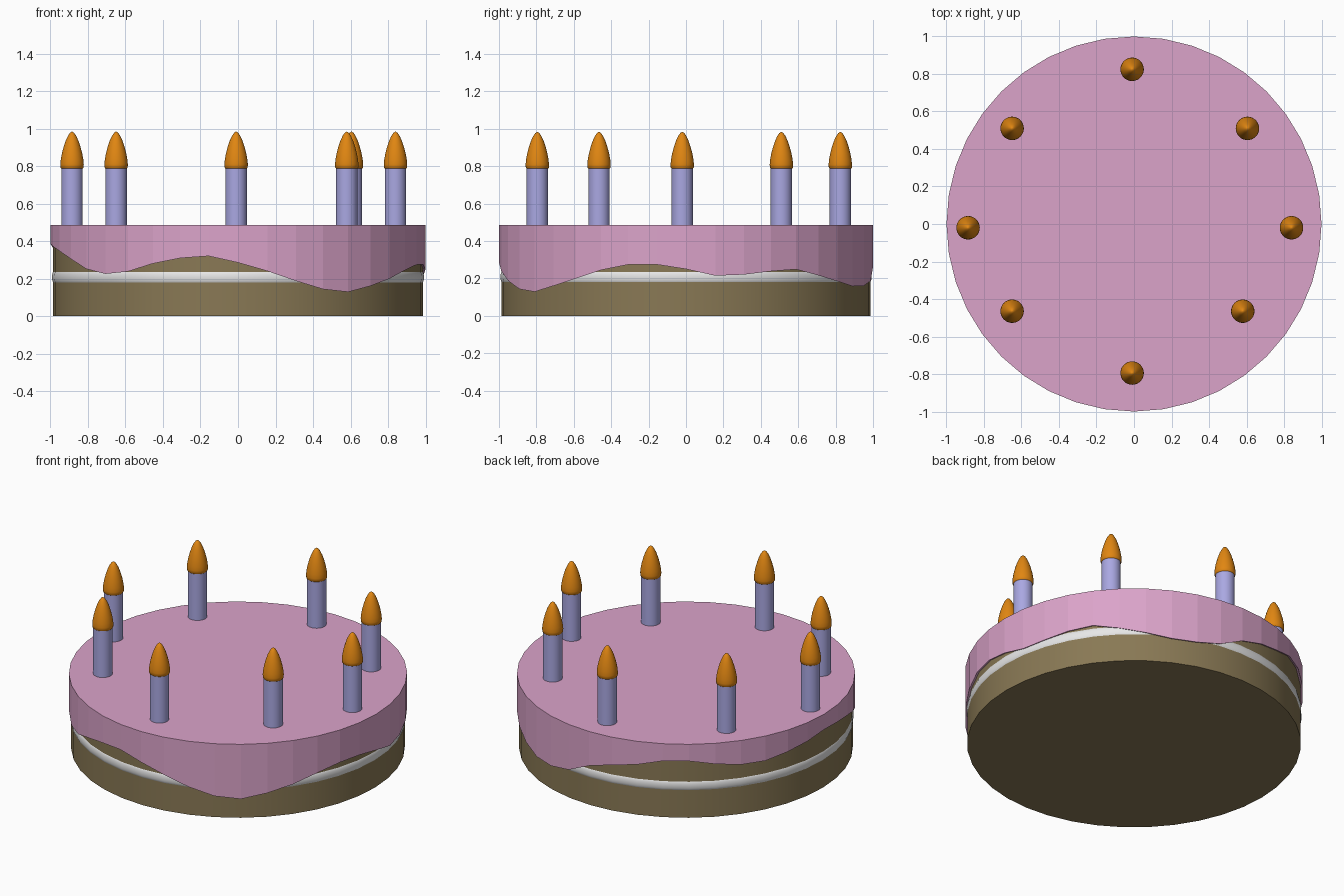
import bpy, bmesh, math

if "Cube" in bpy.data.objects:
    bpy.data.objects.remove(bpy.data.objects["Cube"])

SIDES = 40


def material(name, rgb):
    m = bpy.data.materials.new(name)
    m.diffuse_color = (*rgb, 1)
    m.use_nodes = True
    m.node_tree.nodes["Principled BSDF"].inputs["Base Color"].default_value = m.diffuse_color
    return m


SPONGE = material("sponge_brown", (0.25, 0.19, 0.09))
CREAM = material("cream_white", (0.86, 0.86, 0.86))
ICING = material("pink_icing", (0.71, 0.37, 0.59))
WAX = material("lilac_wax", (0.40, 0.39, 0.76))
FLAME = material("orange_flame", (0.75, 0.24, 0.006))


def finish(bm, name, mat, angle=None):
    bmesh.ops.recalc_face_normals(bm, faces=bm.faces)
    me = bpy.data.meshes.new(name)
    bm.to_mesh(me)
    bm.free()
    me.materials.append(mat)
    ob = bpy.data.objects.new(name, me)
    bpy.context.collection.objects.link(ob)
    if angle:
        bpy.ops.object.select_all(action="DESELECT")
        ob.select_set(True)
        bpy.context.view_layer.objects.active = ob
        bpy.ops.object.shade_smooth_by_angle(angle=math.radians(angle))
    return ob


def lathe(name, profile, mat, sides, at=(0, 0), angle=40):
    """Spin a (radius, z) profile around z and cap both ends."""
    bm = bmesh.new()
    rings = []
    for r, z in profile:
        rings.append([bm.verts.new((at[0] + r * math.cos(2 * math.pi * i / sides),
                                    at[1] + r * math.sin(2 * math.pi * i / sides), z))
                      for i in range(sides)])
    for a, b in zip(rings, rings[1:]):
        for i in range(sides):
            j = (i + 1) % sides
            bm.faces.new((a[i], a[j], b[j], b[i]))
    bm.faces.new(rings[0])
    bm.faces.new(rings[-1])
    return finish(bm, name, mat, angle)


# Sponge body and the rounded cream band around it
lathe("sponge", [(0.987, 0), (0.987, 0.47)], SPONGE, SIDES)
band = [(0.965 + 0.027 * math.sin(math.pi * k / 8) ** 0.6,
         0.2075 - 0.039 * math.cos(math.pi * k / 8)) for k in range(9)]
lathe("cream_filling", band, CREAM, SIDES, angle=80)

# Icing: flat top and a faceted skirt whose lower edge follows the drips
DRIPS = [(-180, .385), (-166, .365), (-152, .30), (-143, .245), (-133, .22), (-125, .24),
         (-115, .29), (-104, .32), (-98, .32), (-90, .285), (-78, .225), (-66, .15),
         (-55, .125), (-41, .175), (-24, .26), (-13, .285), (0, .25), (11.5, .205),
         (24, .235), (37, .25), (49, .20), (64, .155), (72, .16), (83, .195), (93, .29),
         (104, .315), (121, .39), (135, .35), (149, .315), (165, .35), (180, .385)]


def drip_z(deg):
    for (a, za), (b, zb) in zip(DRIPS, DRIPS[1:]):
        if a <= deg <= b:
            return za + (zb - za) * (deg - a) / (b - a)


bm = bmesh.new()
columns = []
for i in range(SIDES):
    deg = -180 + 360 * i / SIDES
    c, s = math.cos(math.radians(deg)), math.sin(math.radians(deg))
    z = drip_z(deg)
    columns.append([bm.verts.new((r * c, r * s, h)) for r, h in
                    ((1.0, 0.485), (1.0, z), (0.982, z + 0.006), (0.982, 0.465))])
for i in range(SIDES):
    a, b = columns[i], columns[(i + 1) % SIDES]
    for k in range(3):
        bm.faces.new((a[k], b[k], b[k + 1], a[k + 1]))
bm.faces.new([c[0] for c in columns])
bm.faces.new([c[3] for c in columns])
finish(bm, "icing", ICING)

# Ring of eight candles with pointed flames
SPOTS = [(-.01, .825), (.605, .51), (.84, -.02), (.58, -.465),
         (-.01, -.795), (-.65, -.465), (-.885, -.02), (-.65, .51)]
FLAME_PROFILE = [(.054, .784), (.0615, .792), (.0625, .81), (.060, .835), (.054, .868),
                 (.045, .902), (.034, .935), (.022, .961), (.011, .977), (.002, .983)]
for n, spot in enumerate(SPOTS, 1):
    lathe(f"candle_{n}", [(.057, .47), (.057, .79)], WAX, 32, spot)
    lathe(f"flame_{n}", FLAME_PROFILE, FLAME, 32, spot, 60)
